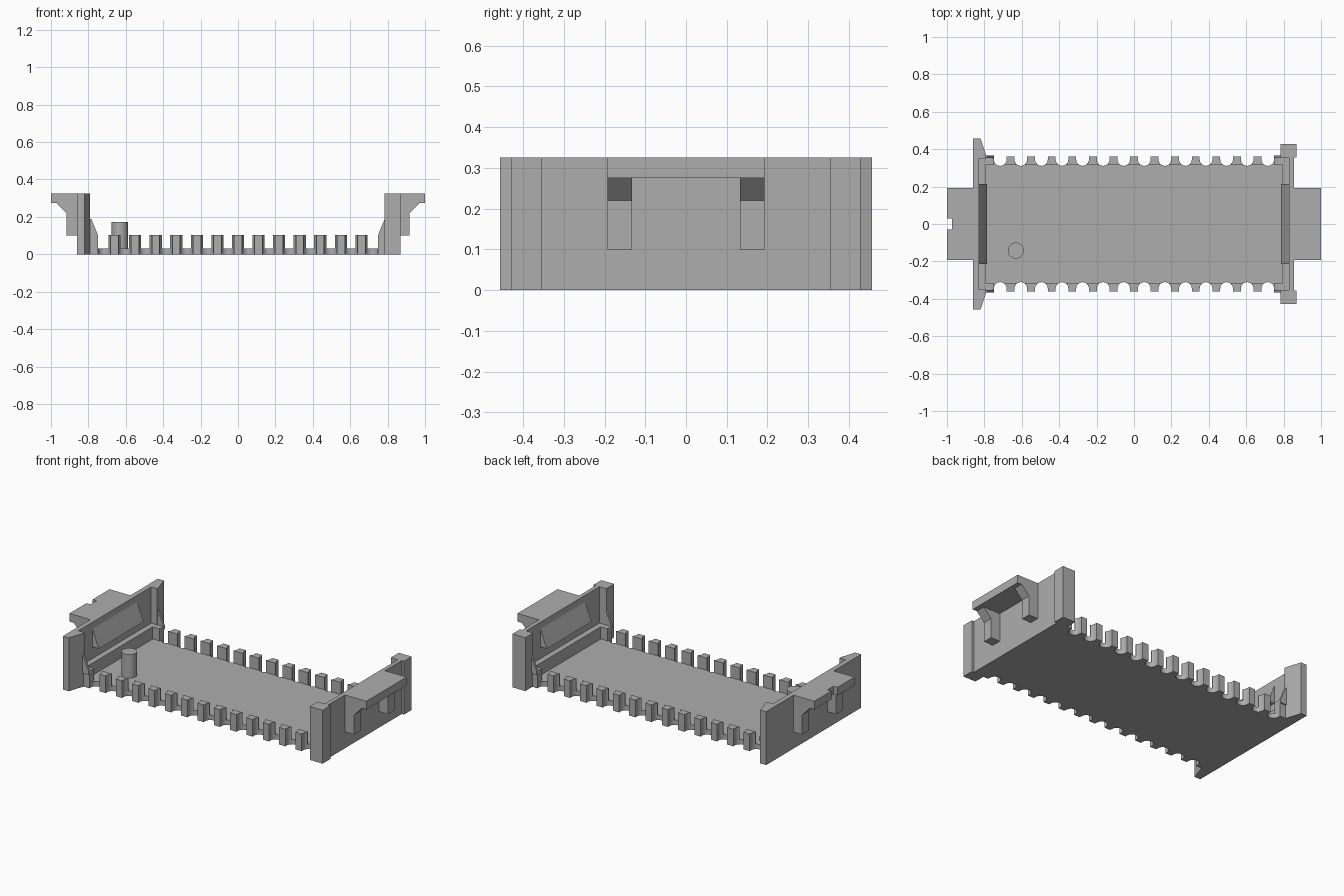
import bpy, bmesh, math
from mathutils import Vector

if "Cube" in bpy.data.objects:
    bpy.data.objects.remove(bpy.data.objects["Cube"], do_unlink=True)

grey = bpy.data.materials.new("plain grey")
grey.use_nodes = True
COLOUR = (0.42, 0.42, 0.42, 1)
grey.diffuse_color = COLOUR
grey.node_tree.nodes["Principled BSDF"].inputs["Base Color"].default_value = COLOUR


def prism(name, outline, axis, low, high):
    """Extrude a flat outline along y or z."""
    place = {"z": lambda a, b, h: (a, b, h), "y": lambda a, b, h: (a, h, b)}[axis]
    bm = bmesh.new()
    face = bm.faces.new([bm.verts.new(place(a, b, low)) for a, b in outline])
    moved = bmesh.ops.extrude_face_region(bm, geom=[face])["geom"]
    shift = Vector(place(0, 0, high - low))
    bmesh.ops.translate(bm, vec=shift, verts=[v for v in moved if isinstance(v, bmesh.types.BMVert)])
    bmesh.ops.recalc_face_normals(bm, faces=bm.faces)
    mesh = bpy.data.meshes.new(name)
    bm.to_mesh(mesh)
    bm.free()
    mesh.materials.append(grey)
    obj = bpy.data.objects.new(name, mesh)
    bpy.context.collection.objects.link(obj)
    return obj


def box(name, x0, x1, y0, y1, z0, z1):
    return prism(name, [(x0, y0), (x1, y0), (x1, y1), (x0, y1)], "z", z0, z1)


def mirrored(half):
    """Close a half outline by reflecting it in y."""
    return half + [(x, -y) for x, y in reversed(half)]


def smooth(obj):
    bpy.ops.object.select_all(action="DESELECT")
    obj.select_set(True)
    bpy.context.view_layer.objects.active = obj
    bpy.ops.object.shade_smooth_by_angle(angle=math.radians(35))


PITCH, RADIUS, NOTCH_Y, EDGE = 0.11, 0.034, 0.345, 0.36
FLOOR, RIM, TOP, INNER = 0.03, 0.104, 0.325, 0.315

# Floor plate with rounded notches along both long edges
edge = [(-0.855, EDGE)]
for i in range(14):
    cx = (i - 6.5) * PITCH
    edge.append((cx - RADIUS, EDGE))
    for s in range(13):
        a = math.pi * (1 + s / 12)
        edge.append((cx + RADIUS * math.cos(a), NOTCH_Y + RADIUS * math.sin(a)))
    edge.append((cx + RADIUS, EDGE))
edge.append((0.855, EDGE))
smooth(prism("floor_plate", mirrored(edge), "z", 0, FLOOR))

# Posts between the notches, flared toward the inside
half_width = 0.0325
flare = []
for s in range(6):
    a = math.pi + s / 5 * (math.acos((PITCH / 2 - half_width) / RADIUS))
    flare.append((PITCH / 2 + RADIUS * math.cos(a), NOTCH_Y + RADIUS * math.sin(a)))
right_half = [(flare[0][0], EDGE)] + flare + [(half_width, INNER)]
post_shape = right_half + [(-x, y) for x, y in reversed(right_half)]
for side, label in ((1, "back"), (-1, "front")):
    for i in range(13):
        cx = (i - 6) * PITCH
        smooth(prism(f"{label}_post_{i + 1}", [(cx + x, side * y) for x, y in post_shape],
                     "z", FLOOR / 2, RIM))

# End walls: one with tapered flanges, one with square pillars
tapered = [(-0.86, 0.457), (-0.82, 0.457), (-0.79, 0.365), (-0.79, 0.35), (-0.83, 0.35)]
prism("right_end_wall", mirrored(tapered), "z", 0, TOP)
pillared = [(0.855, 0.355), (0.87, 0.355), (0.87, 0.428), (0.783, 0.428), (0.783, 0.352), (0.83, 0.352)]
prism("left_end_wall", mirrored(pillared), "z", 0, TOP)

for s, label in ((-1, "right"), (1, "left")):
    # Low ledge inside the wall
    box(f"{label}_ledge", *sorted((s * 0.795, s * 0.84)), -0.352, 0.352, FLOOR / 2, RIM)

    # Sloped catch on the inner wall
    catch = [(s * 0.835, 0.285), (s * 0.83, 0.285), (s * 0.787, 0.175), (s * 0.835, 0.175)]
    prism(f"{label}_catch", catch, "y", -0.215, 0.215)

    # Corner posts with sloped gussets
    for t, end in ((1, "back"), (-1, "front")):
        lo, hi = sorted((t * INNER, t * EDGE))
        box(f"{label}_{end}_corner_post", *sorted((s * 0.749, s * 0.8)), lo, hi, FLOOR / 2, RIM)
        gusset = [(s * 0.749, RIM - 0.02), (s * 0.749, RIM), (s * 0.785, 0.19),
                  (s * 0.8, 0.19), (s * 0.8, RIM - 0.02)]
        lo, hi = sorted((t * 0.352, t * 0.367))
        prism(f"{label}_{end}_gusset", gusset, "y", lo, hi)

        # Bracket supports with a sloped head
        leg = [(s * 0.85, 0.1), (s * 0.918, 0.1), (s * 0.918, 0.22), (s * 0.972, 0.276), (s * 0.85, 0.276)]
        lo, hi = sorted((t * 0.133, t * 0.193))
        prism(f"{label}_{end}_bracket_support", leg, "y", lo, hi)

# Overhanging bracket plates, one with a small slot
box("left_bracket_plate", 0.85, 1.0, -0.193, 0.193, 0.275, TOP)
slotted = [(-0.85, 0.193), (-1.0, 0.193), (-1.0, 0.03), (-0.973, 0.03)]
prism("right_bracket_plate", mirrored(slotted), "z", 0.275, TOP)

# Locating pin on the floor
ring = [(-0.632 + 0.043 * math.cos(a), -0.142 + 0.043 * math.sin(a))
        for a in (2 * math.pi * i / 32 for i in range(32))]
smooth(prism("locating_pin", ring, "z", FLOOR / 2, 0.173))
